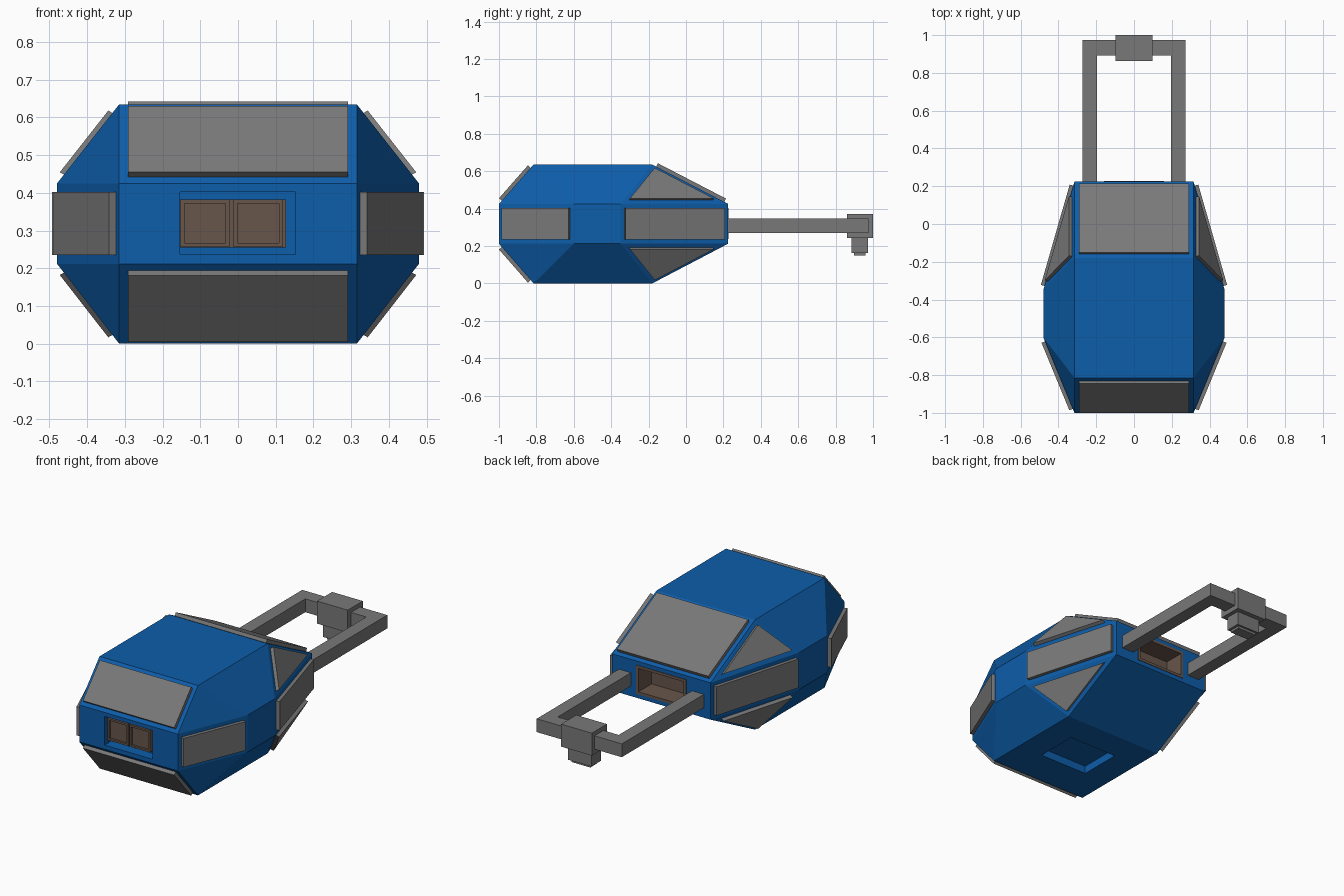
import bpy, bmesh
from mathutils import Vector

if "Cube" in bpy.data.objects:
    bpy.data.objects.remove(bpy.data.objects["Cube"])


def material(name, rgb):
    m = bpy.data.materials.new(name)
    m.diffuse_color = (*rgb, 1)
    m.use_nodes = True
    m.node_tree.nodes["Principled BSDF"].inputs["Base Color"].default_value = m.diffuse_color
    return m


BLUE = material("blue_shell", (0.004, 0.11, 0.40))
GREY = material("grey_metal", (0.19, 0.19, 0.19))
BROWN = material("brown_fittings", (0.14, 0.093, 0.07))


def finish(bm, name, mat):
    bmesh.ops.recalc_face_normals(bm, faces=bm.faces[:])
    me = bpy.data.meshes.new(name)
    bm.to_mesh(me)
    bm.free()
    me.materials.append(mat)
    ob = bpy.data.objects.new(name, me)
    bpy.context.collection.objects.link(ob)
    return ob


def add_box(bm, xs, ys, zs):
    verts = bmesh.ops.create_cube(bm, size=1)["verts"]
    for v in verts:
        v.co = [a[0] if c < 0 else a[1] for a, c in zip((xs, ys, zs), v.co)]
    return verts


def box(name, xs, ys, zs, mat):
    bm = bmesh.new()
    add_box(bm, xs, ys, zs)
    return finish(bm, name, mat)


def cup(name, xs, ys, zs, side, wall, depth, mat):
    """Box with a hollow opening towards y = side."""
    bm = bmesh.new()
    add_box(bm, xs, ys, zs)
    bm.normal_update()
    f = next(f for f in bm.faces if f.normal.y * side > 0.9)
    bmesh.ops.inset_region(bm, faces=[f], thickness=wall)
    ext = bmesh.ops.extrude_discrete_faces(bm, faces=[f])["faces"][0]
    bmesh.ops.translate(bm, verts=ext.verts[:], vec=(0, -side * depth, 0))
    return finish(bm, name, mat)


# Main dimensions of the faceted shell
W, WM, H, LO, HI = 0.315, 0.48, 0.635, 0.212, 0.425
YF, YFT, YFS, YRS, YRT, YR = -1.0, -0.815, -0.6, -0.35, -0.18, 0.225
CENTRE = Vector((0, -0.4, H / 2))

# Faceted shell with recesses cut at the front, rear and underside
bm = bmesh.new()
for s in (-1, 1):
    for z in (0, H):
        for y in (YFT, YRT):
            bm.verts.new((s * W, y, z))
    for z in (LO, HI):
        for x, y in ((W, YF), (WM, YFS), (WM, YRS), (W, YR)):
            bm.verts.new((s * x, y, z))
bmesh.ops.convex_hull(bm, input=bm.verts[:])
bmesh.ops.dissolve_limit(bm, angle_limit=0.01, verts=bm.verts[:], edges=bm.edges[:])
shell = finish(bm, "shell", BLUE)

bm = bmesh.new()
add_box(bm, (-0.154, 0.152), (-1.1, -0.94), (0.236, 0.402))
add_box(bm, (-0.16, 0.16), (0.09, 0.3), (0.236, 0.402))
add_box(bm, (-0.155, 0.155), (-0.6, -0.35), (-0.1, 0.045))
cutter = finish(bm, "recess_cutter", BLUE)
cutter.hide_render = True
mod = shell.modifiers.new("recesses", "BOOLEAN")
mod.operation, mod.solver, mod.object = "DIFFERENCE", "EXACT", cutter
bpy.context.view_layer.objects.active = shell
bpy.ops.object.modifier_apply(modifier=mod.name)
bpy.data.objects.remove(cutter)


def plate(name, pts, margin=0.023, thick=0.02):
    """Raised grey panel: shell facet inset by a margin and thickened outwards."""
    pts = [Vector(p) for p in pts]
    n = (pts[1] - pts[0]).cross(pts[2] - pts[1]).normalized()
    if n.dot(pts[0] - CENTRE) < 0:
        n.negate()
    ring = []
    for i, p in enumerate(pts):
        a = (p - pts[i - 1]).normalized()
        b = (pts[(i + 1) % len(pts)] - p).normalized()
        ring.append(p + (b - a) * margin / a.cross(b).length)
    bm = bmesh.new()
    low = [bm.verts.new(p - n * 0.002) for p in ring]
    top = [bm.verts.new(p + n * thick) for p in ring]
    bm.faces.new(low)
    bm.faces.new(top)
    for i in range(len(pts)):
        bm.faces.new((low[i - 1], low[i], top[i], top[i - 1]))
    finish(bm, name, GREY)


def slope(y0, z0, y1, z1):
    return [(-W, y0, z0), (W, y0, z0), (W, y1, z1), (-W, y1, z1)]


# Front, belly and rear sloped panels
plate("front_upper_panel", slope(YF, HI, YFT, H))
plate("front_lower_panel", slope(YF, LO, YFT, 0))
plate("rear_upper_panel", slope(YR, HI, YRT, H))

# Side panels, mirrored left and right
for s, side in ((-1, "left"), (1, "right")):
    for part, ya, yb in (("front", YF, YFS), ("rear", YR, YRS)):
        plate(f"{side}_{part}_side_panel",
              [(s * W, ya, LO), (s * WM, yb, LO), (s * WM, yb, HI), (s * W, ya, HI)])
    for part, z0, z1 in (("upper", HI, H), ("lower", LO, 0)):
        plate(f"{side}_{part}_triangle_panel",
              [(s * W, YR, z0), (s * WM, YRS, z0), (s * W, YRT, z1)])
    # Handle arms
    box(f"{side}_handle_arm", sorted((s * 0.195, s * 0.272)), (0.2, 0.975), (0.27, 0.347), GREY)

# Handle crossbar and stepped coupling
box("handle_crossbar", (-0.196, 0.196), (0.893, 0.975), (0.27, 0.347), GREY)
box("coupling_block", (-0.098, 0.098), (0.862, 1.0), (0.242, 0.372), GREY)
box("coupling_stem", (-0.075, 0.075), (0.885, 0.972), (0.162, 0.243), GREY)
box("coupling_tip", (-0.06, 0.06), (0.897, 0.96), (0.148, 0.163), GREY)

# Twin front lamps on a backing plate, and the open rear socket
box("lamp_backing", (-0.154, 0.127), (-0.95, -0.938), (0.255, 0.383), BROWN)
for x, side in ((-0.154, "left"), (-0.013, "right")):
    cup(f"{side}_lamp", (x + 0.001, x + 0.132), (-0.975, -0.945), (0.256, 0.382),
        -1, 0.015, 0.012, BROWN)
cup("rear_socket", (-0.16, 0.16), (0.089, 0.228), (0.236, 0.402), 1, 0.022, 0.12, BROWN)
